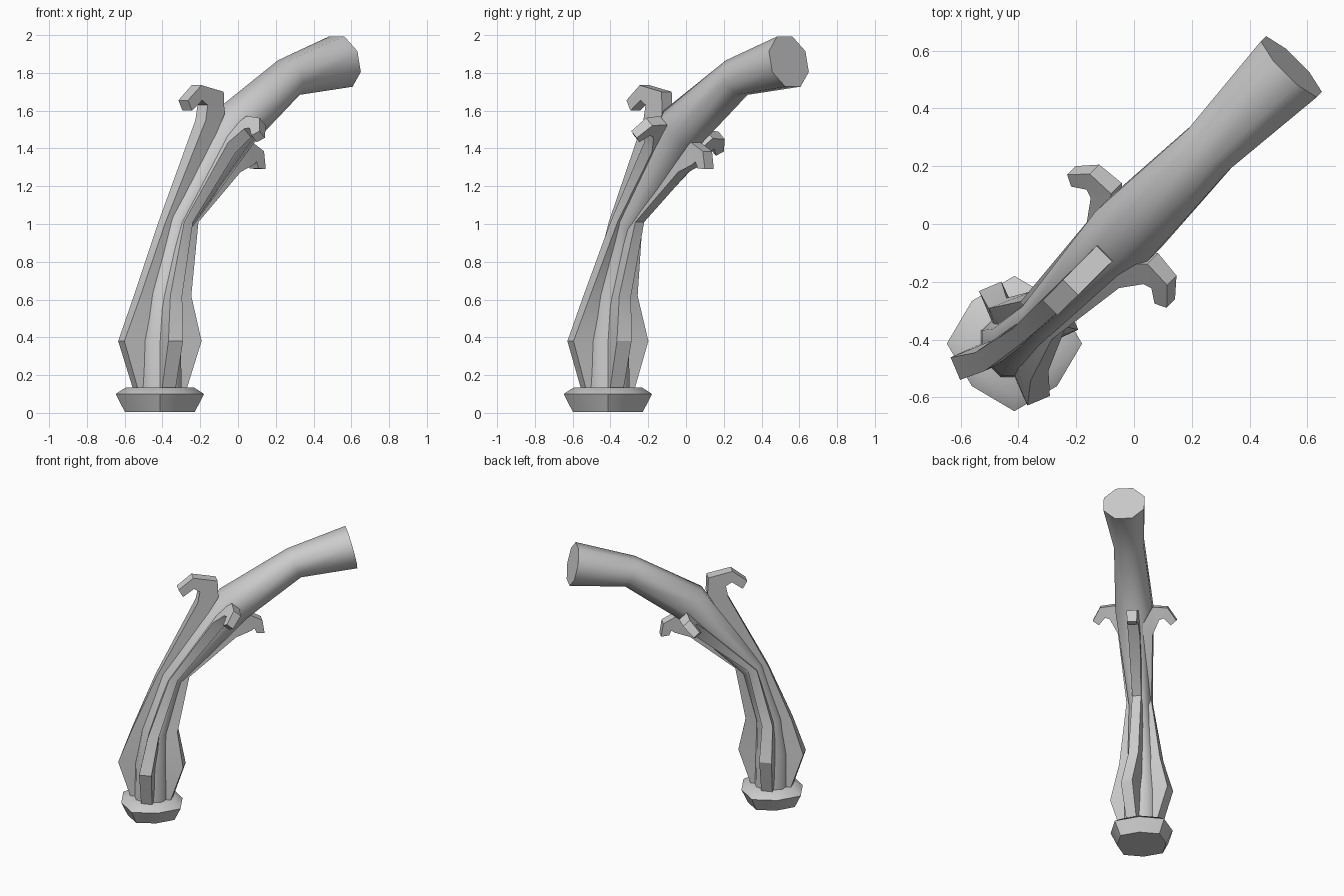
import bpy, bmesh, math
from mathutils import Vector

if "Cube" in bpy.data.objects:
    bpy.data.objects.remove(bpy.data.objects["Cube"])

grey = bpy.data.materials.new("plain grey")
grey.use_nodes = True
grey.diffuse_color = (0.6, 0.6, 0.6, 1)
grey.node_tree.nodes["Principled BSDF"].inputs["Base Color"].default_value = (0.6, 0.6, 0.6, 1)


def place(u, v, z):
    """The arm leans along the diagonal: u runs along it, v across it."""
    return Vector(((u + v) / math.sqrt(2), (u - v) / math.sqrt(2), z))


def skin(name, rings, angle):
    """Join equal rings of points into a closed, capped body."""
    bm = bmesh.new()
    loops = [[bm.verts.new(place(*p)) for p in ring] for ring in rings]
    n = len(loops[0])
    for a, b in zip(loops, loops[1:]):
        for i in range(n):
            j = (i + 1) % n
            bm.faces.new((a[i], a[j], b[j], b[i]))
    bm.faces.new(loops[0])
    bm.faces.new(loops[-1])
    bmesh.ops.recalc_face_normals(bm, faces=bm.faces)
    mesh = bpy.data.meshes.new(name)
    bm.to_mesh(mesh)
    bm.free()
    mesh.materials.append(grey)
    obj = bpy.data.objects.new(name, mesh)
    bpy.context.collection.objects.link(obj)
    bpy.ops.object.select_all(action='DESELECT')
    obj.select_set(True)
    bpy.context.view_layer.objects.active = obj
    bpy.ops.object.shade_smooth_by_angle(angle=math.radians(angle))


def ring(u, z, r, lean=0, turn=0.0, squash=1.0):
    """Octagon round the arm, leaning towards +u; squash pulls in every other corner."""
    c, s = math.cos(math.radians(lean)), math.sin(math.radians(lean))
    out = []
    for i in range(8):
        t = (i + turn) * math.tau / 8
        d = r if i % 2 else r * squash
        out.append((u + d * math.cos(t) * c, d * math.sin(t), z - d * math.cos(t) * s))
    return out


# Foot: faceted disc
FOOT = -0.585
DISC = [(0.005, 0.185), (0.10, 0.234), (0.135, 0.18)]
skin("foot", [ring(FOOT, z, r, squash=0.89) for z, r in DISC], 48)

# Arm: bent round tube
ARM = [(FOOT, 0.10, 0.125, 0), (FOOT, 0.38, 0.12, 2), (-0.565, 0.62, 0.095, 8),
       (-0.45, 1.0, 0.077, 28), (-0.03, 1.51, 0.135, 48),
       (0.38, 1.775, 0.108, 66), (0.77, 1.86, 0.148, 77)]
skin("arm", [ring(*station, turn=0.5) for station in ARM], 50)

# Fin body stations: centre u, height, reach, side reach, half width, twist
STATIONS = [(FOOT, 0.12, 0.135, 0.135, 0.038, 25), (FOOT, 0.38, 0.222, 0.215, 0.042, 22),
            (-0.565, 0.62, 0.155, 0.145, 0.036, 15), (-0.446, 1.01, 0.112, 0.085, 0.03, 6)]

# Hook outlines as inner and outer points
TOP_HOOK = [((-0.14, 1.58), (-0.28, 1.55)), ((-0.145, 1.70), (-0.265, 1.63)),
            ((-0.31, 1.735), (-0.305, 1.655)), ((-0.41, 1.655), (-0.38, 1.60))]
UNDER_HOOK = [((-0.06, 1.40), (-0.02, 1.275)), ((0.03, 1.455), (0.085, 1.315)),
              ((0.16, 1.385), (0.105, 1.33)), ((0.175, 1.29), (0.12, 1.295))]
SIDE_HOOK = [((0.06, 0.0), (0.12, -0.08)), ((0.13, 0.11), (0.17, 0.02)),
             ((0.23, 0.10), (0.20, 0.03)), ((0.285, 0.01), (0.245, -0.02))]


def side_point(r, a, side):
    """Point on a side hook: r out from the arm, a along it."""
    shift = 0.055 * side
    return Vector((-0.07 + 0.66 * a - 0.75 * shift, side * r, 1.43 + 0.75 * a + 0.66 * shift))


def fin(name, heading, hook, across, taper):
    rings = []
    for u, z, reach, side_reach, half, twist in STATIONS:
        t = math.radians(heading + twist)
        out = Vector((math.cos(t), math.sin(t), 0))
        side = Vector((-out.y, out.x, 0)) * half
        mid = Vector((u, 0, z))
        a = mid + out * 0.03
        b = mid + out * (side_reach if abs(heading) == 90 else reach)
        rings.append((a - side, b - side, b + side, a + side))
    for i, (a, b) in enumerate(hook):
        side = Vector(across) * (0.039 - taper * i)
        rings.append((a - side, b - side, b + side, a + side))
    skin(name, rings, 28)


def flat(hook):
    return [tuple(Vector((u, 0, z)) for u, z in pair) for pair in hook]


# Four hooked fins round the arm
fin("top_fin", 180, flat(TOP_HOOK), (0, -1, 0), 0.001)
fin("under_fin", 0, flat(UNDER_HOOK), (0, 1, 0), 0.002)
for name, side in (("left_fin", 1), ("right_fin", -1)):
    hook = [tuple(side_point(r, a, side) for r, a in pair) for pair in SIDE_HOOK]
    fin(name, 90 * side, hook, (-0.75 * side, 0, 0.66 * side), 0.004)
